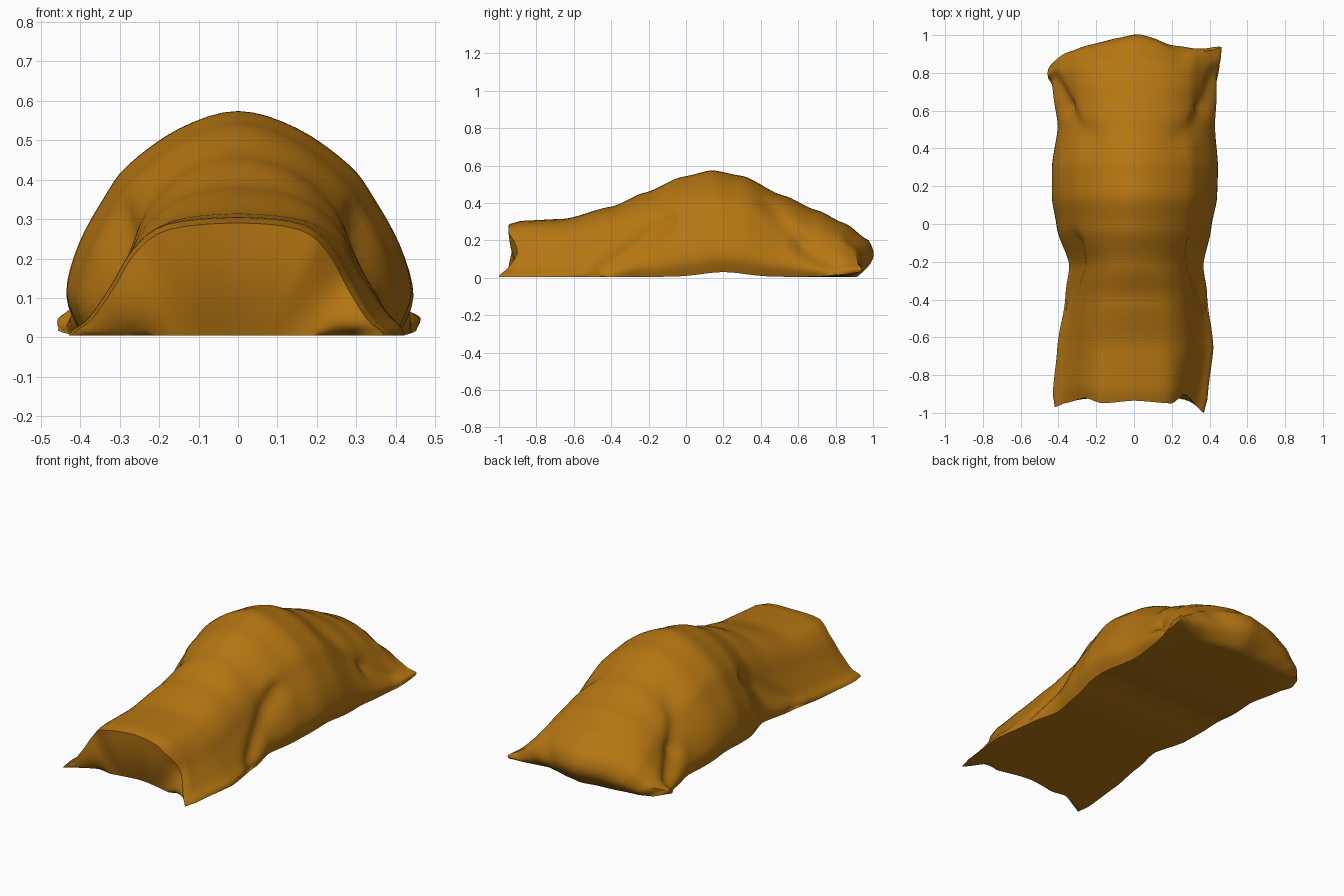
import bpy
import bmesh
import math
from mathutils import Vector

cube = bpy.data.objects.get("Cube")
if cube:
    bpy.data.objects.remove(cube, do_unlink=True)

# Cloth colour
cloth = bpy.data.materials.new("ochre cloth")
cloth.use_nodes = True
colour = (0.46, 0.18, 0.006, 1)
cloth.diffuse_color = colour
shader = cloth.node_tree.nodes["Principled BSDF"]
shader.inputs["Base Color"].default_value = colour
shader.inputs["Roughness"].default_value = 0.9

ROWS, COLS, CAP_ROWS = 72, 48, 8

# Sections along the sack: y, right reach, left reach, height, flare of the skirt
SECTIONS = [
    (-0.94, 0.42, 0.37, 0.29, 1.0),
    (-0.88, 0.43, 0.39, 0.305, 1.0),
    (-0.65, 0.41, 0.425, 0.315, 0.85),
    (-0.4, 0.375, 0.4, 0.38, 0.6),
    (-0.22, 0.345, 0.37, 0.455, 0.3),
    (-0.02, 0.41, 0.41, 0.54, 0.05),
    (0.14, 0.435, 0.44, 0.575, 0.0),
    (0.3, 0.435, 0.445, 0.545, 0.0),
    (0.52, 0.405, 0.43, 0.44, 0.15),
    (0.7, 0.435, 0.445, 0.36, 0.4),
    (0.83, 0.47, 0.465, 0.29, 0.6),
    (0.93, 0.46, 0.47, 0.2, 0.6),
]

# Half cross-sections from the ground to the crown, as fractions of reach and height
DOME = [(0.93, 0), (1, 0.16), (0.93, 0.38), (0.78, 0.6), (0.64, 0.75), (0.34, 0.92), (0, 1)]
SKIRT = [(1, 0), (0.97, 0.05), (0.88, 0.15), (0.75, 0.42), (0.62, 0.73), (0.42, 0.94), (0, 1)]

# Outlines of the two open ends: x, y
FRONT_EDGE = [(-0.42, -0.97), (-0.37, -0.95), (-0.26, -0.92), (-0.17, -0.95),
              (0, -0.935), (0.2, -0.95), (0.27, -0.9), (0.37, -1)]
BACK_EDGE = [(-0.46, 0.82), (-0.4, 0.88), (-0.3, 0.91), (-0.1, 0.955),
             (0.02, 0.98), (0.1, 0.96), (0.25, 0.9), (0.42, 0.92), (0.47, 0.94)]

# Creases on the flanks: start (y, z), end (y, z), depth
CREASES = [((-0.08, 0.3), (-0.45, 0.04), 0.025),
           ((0.42, 0.42), (0.62, 0.17), 0.018),
           ((0.62, 0.17), (0.8, 0.05), 0.03)]


def lookup(table, key):
    """Smoothly interpolate the rows of a table whose first column is the key."""
    if key <= table[0][0]:
        return table[0][1:]
    for a, b in zip(table, table[1:]):
        if key <= b[0]:
            t = (key - a[0]) / (b[0] - a[0])
            t = 0.5 * t + 0.5 * t * t * (3 - 2 * t)
            return tuple(p + (q - p) * t for p, q in zip(a[1:], b[1:]))
    return table[-1][1:]


def spline(points, u):
    """Catmull-Rom point at u from 0 to 1."""
    last = len(points) - 1
    i = min(int(u * last), last - 1)
    t = u * last - i
    a, b, c, d = (points[max(0, min(last, i + k))] for k in (-1, 0, 1, 2))
    return 0.5 * (2 * b + (c - a) * t + (2 * a - 5 * b + 4 * c - d) * t * t
                  + (3 * b - a - 3 * c + d) * t ** 3)


def ramp(value, start, end):
    t = max(0, min(1, (value - start) / (end - start)))
    return t * t


def crease_depth(y, z):
    total = 0
    for start, end, depth in CREASES:
        a, b, p = Vector(start), Vector(end), Vector((y, z))
        t = max(0, min(1, (p - a).dot(b - a) / (b - a).length_squared))
        total += depth * math.exp(-((p - a.lerp(b, t)).length / 0.04) ** 2)
    return total


def shape_ends(x, y, z):
    """Bend the end rows to their ragged outlines and curl the back corners."""
    back, front = ramp(y, 0.6, 0.93), ramp(-y, 0.6, 0.94)
    curl = 0.03 * back * (x / 0.47) ** 4
    y += back * (lookup(BACK_EDGE, x)[0] - 0.93)
    y += front * (lookup(FRONT_EDGE, x)[0] + 0.94)
    return Vector((x, y, z + curl))


def section(y):
    """Upper and lower point rows of one cross-section, from right to left."""
    right, left, height, flare = lookup(SECTIONS, y)
    ground = 0.005 + 0.025 * math.exp(-((y - 0.2) / 0.16) ** 2)
    half = [Vector(d).lerp(Vector(s), flare) for d, s in zip(DOME, SKIRT)]
    outline = [Vector((-p.x * right, ground + (height - ground) * p.y)) for p in half]
    outline += [Vector((p.x * left, ground + (height - ground) * p.y))
                for p in reversed(half[:-1])]
    upper, lower = [], []
    for i in range(COLS + 1):
        u = i / COLS
        p = spline(outline, u)
        side = max(-1, min(1, p.x / 0.2))
        x = p.x - side * crease_depth(y, p.y) * (0 < i < COLS)
        upper.append(shape_ends(x, y, max(p.y, 0)))
        tuck = 1 - 0.07 * math.sin(math.pi * u) * ramp(abs(y), 0.55, 0.94)
        flat = outline[0].lerp(outline[-1], u)
        base = shape_ends(flat.x, y, ground)
        base.y *= tuck
        lower.append(base)
    return upper, lower


def add_grid(bm, rows):
    grid = [[bm.verts.new(p) for p in row] for row in rows]
    for a, b in zip(grid, grid[1:]):
        for i in range(len(a) - 1):
            bm.faces.new((a[i], a[i + 1], b[i + 1], b[i]))


def end_cap(upper, lower, bulge):
    """Rows closing an end, swelling outwards between top lip and ground."""
    rows = []
    for k in range(CAP_ROWS + 1):
        t = k / CAP_ROWS
        row = []
        for i, (a, b) in enumerate(zip(upper, lower)):
            p = a.lerp(b, t)
            p.y += bulge * math.sin(math.pi * t) * math.sin(math.pi * i / COLS)
            row.append(p)
        rows.append(row)
    return rows


# Sack body: draped top, flat underside and two tucked ends
first, last = SECTIONS[0][0], SECTIONS[-1][0]
rings = [section(first + (last - first) * r / ROWS) for r in range(ROWS + 1)]
bm = bmesh.new()
add_grid(bm, [ring[0] for ring in rings])
add_grid(bm, [ring[1] for ring in rings])
add_grid(bm, end_cap(*rings[0], -0.015))
add_grid(bm, end_cap(*rings[-1], 0.055))
bmesh.ops.remove_doubles(bm, verts=bm.verts, dist=0.0005)
bmesh.ops.recalc_face_normals(bm, faces=bm.faces)

mesh = bpy.data.meshes.new("cloth_sack")
bm.to_mesh(mesh)
bm.free()
mesh.materials.append(cloth)
sack = bpy.data.objects.new("cloth_sack", mesh)
bpy.context.collection.objects.link(sack)
bpy.context.view_layer.objects.active = sack
sack.select_set(True)
bpy.ops.object.shade_smooth_by_angle(angle=math.radians(50))
